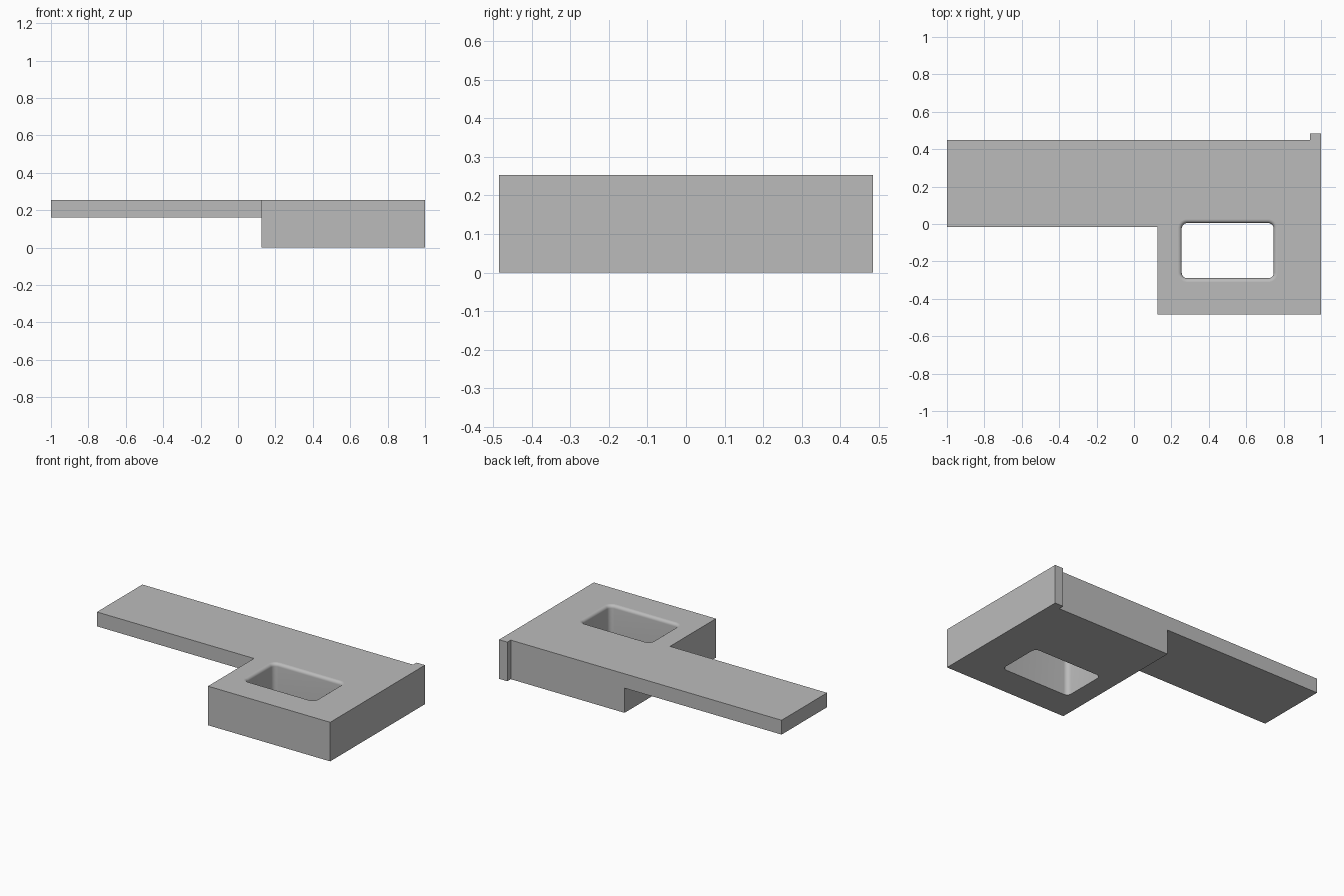
import bpy
import bmesh
import math

if "Cube" in bpy.data.objects:
    bpy.data.objects.remove(bpy.data.objects["Cube"], do_unlink=True)

HEIGHT = 0.253
ARM_BOTTOM = 0.16
STEP_X = 0.125

grey = bpy.data.materials.new("plain grey")
grey.use_nodes = True
colour = (0.5, 0.5, 0.5, 1)
grey.diffuse_color = colour
grey.node_tree.nodes["Principled BSDF"].inputs["Base Color"].default_value = colour


def loft(name, rings, smooth=False):
    """Closed solid through a stack of matching rings of points."""
    bm = bmesh.new()
    loops = [[bm.verts.new(p) for p in ring] for ring in rings]
    n = len(loops[0])
    for low, high in zip(loops, loops[1:]):
        for i in range(n):
            j = (i + 1) % n
            bm.faces.new((low[i], low[j], high[j], high[i])).smooth = smooth
    bm.faces.new(loops[0][::-1])
    bm.faces.new(loops[-1])
    bmesh.ops.recalc_face_normals(bm, faces=bm.faces)
    mesh = bpy.data.meshes.new(name)
    bm.to_mesh(mesh)
    bm.free()
    mesh.materials.append(grey)
    obj = bpy.data.objects.new(name, mesh)
    bpy.context.collection.objects.link(obj)
    return obj


def prism(name, outline, z0, z1):
    return loft(name, [[(x, y, z) for x, y in outline] for z in (z0, z1)])


def rounded_ring(grow, z, corner=0.03, steps=8):
    """Rounded rectangle of the window, grown outward by a margin."""
    x0, x1, y0, y1 = 0.255, 0.747, -0.29, 0.005
    centres = [(x1 - corner, y1 - corner), (x0 + corner, y1 - corner),
               (x0 + corner, y0 + corner), (x1 - corner, y0 + corner)]
    ring = []
    for quarter, (cx, cy) in enumerate(centres):
        for s in range(steps + 1):
            a = (quarter + s / steps) * math.pi / 2
            r = corner + grow
            ring.append((cx + r * math.cos(a), cy + r * math.sin(a), z))
    return ring


# L-shaped body with the small lip at the back corner
body = prism("bracket_body", [
    (-1, -0.015), (STEP_X, -0.015), (STEP_X, -0.485), (1, -0.485),
    (1, 0.485), (0.94, 0.485), (0.94, 0.45), (-1, 0.45)], 0, HEIGHT)

# Space below the thin arm
arm_cutter = prism("arm_underside_cutter", [
    (-1.2, -0.8), (STEP_X, -0.8), (STEP_X, 0.8), (-1.2, 0.8)], -0.2, ARM_BOTTOM)

# Window with straight walls and a rounded top rim
fillet = 0.02
rings = [rounded_ring(0, -0.1), rounded_ring(0, HEIGHT - fillet)]
for k in range(1, 7):
    a = k / 6 * math.pi / 2
    rings.append(rounded_ring(fillet * (1 - math.cos(a)),
                              HEIGHT - fillet + fillet * math.sin(a)))
rings.append(rounded_ring(fillet, HEIGHT + 0.1))
window_cutter = loft("window_cutter", rings, smooth=True)

for cutter in (arm_cutter, window_cutter):
    mod = body.modifiers.new(cutter.name, 'BOOLEAN')
    mod.operation = 'DIFFERENCE'
    mod.solver = 'EXACT'
    mod.object = cutter
    bpy.context.view_layer.objects.active = body
    bpy.ops.object.modifier_apply(modifier=mod.name)
    bpy.data.objects.remove(cutter, do_unlink=True)
